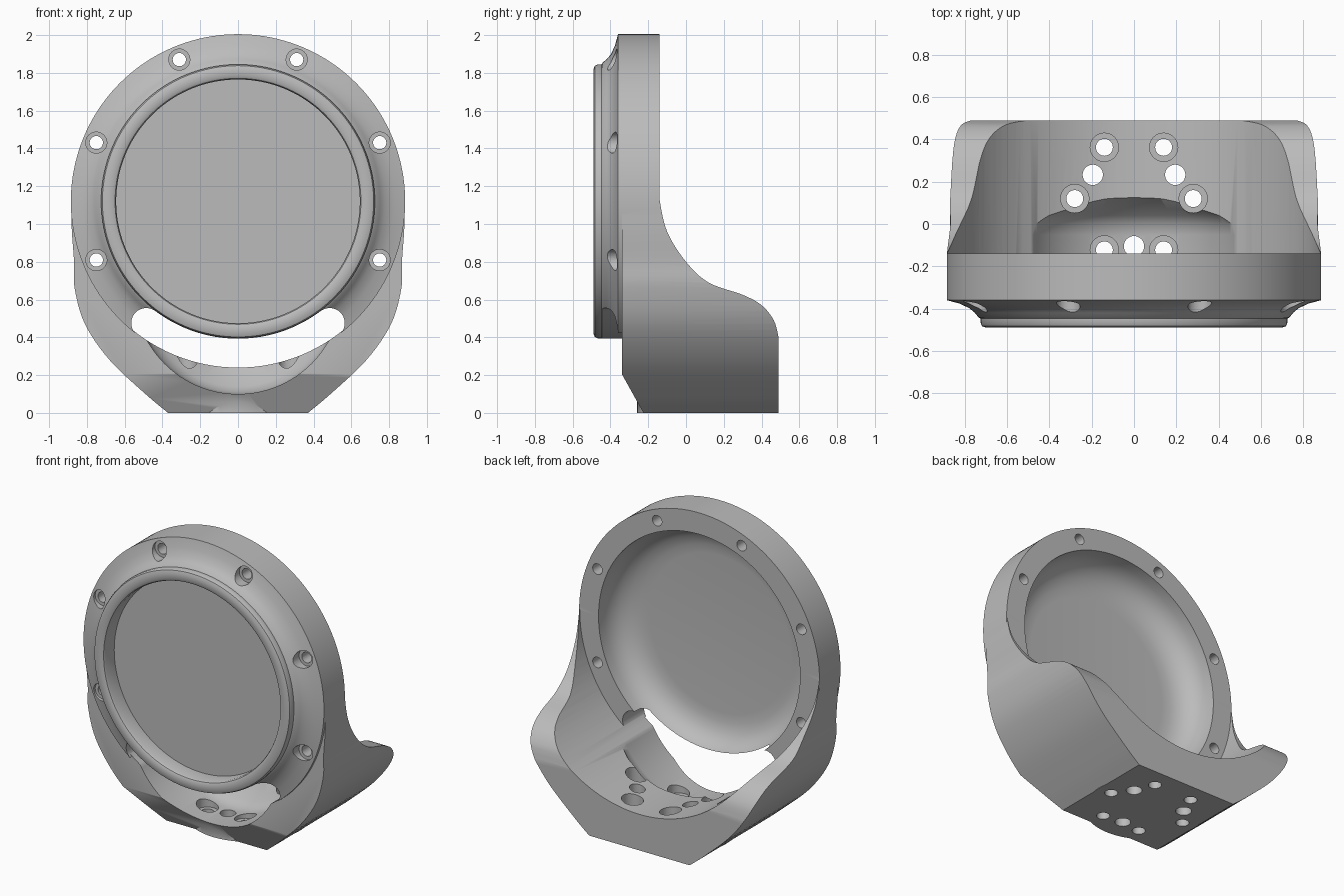
import bpy, bmesh
from math import sin, cos, pi, radians
from mathutils import Matrix, Vector

if "Cube" in bpy.data.objects:
    bpy.data.objects.remove(bpy.data.objects["Cube"])

AXIS_Z = 1.12      # height of the ring axis
RING_R = 0.885

grey = bpy.data.materials.new("satin_grey")
grey.use_nodes = True
grey.diffuse_color = (0.5, 0.5, 0.5, 1)
grey.node_tree.nodes["Principled BSDF"].inputs["Base Color"].default_value = (0.5, 0.5, 0.5, 1)


def make(name, bm):
    bmesh.ops.remove_doubles(bm, verts=bm.verts, dist=1e-5)
    bmesh.ops.recalc_face_normals(bm, faces=bm.faces)
    me = bpy.data.meshes.new(name)
    bm.to_mesh(me)
    bm.free()
    me.materials.append(grey)
    ob = bpy.data.objects.new(name, me)
    bpy.context.collection.objects.link(ob)
    return ob


def lathe(name, profile, z, steps=128):
    """Spin (radius, y) points about a y-parallel axis at height z."""
    bm = bmesh.new()
    vs = [bm.verts.new((r, y, z)) for r, y in profile]
    edges = [bm.edges.new(pair) for pair in zip(vs, vs[1:])]
    bmesh.ops.spin(bm, geom=vs + edges, cent=(0, 0, z), axis=(0, 1, 0),
                   angle=2 * pi, steps=steps, use_merge=True)
    return make(name, bm)


def prism(name, points, direction):
    """Extrude a closed outline along a direction."""
    bm = bmesh.new()
    face = bm.faces.new([bm.verts.new(p) for p in points])
    out = bmesh.ops.extrude_face_region(bm, geom=[face])
    moved = [v for v in out["geom"] if isinstance(v, bmesh.types.BMVert)]
    bmesh.ops.translate(bm, verts=moved, vec=direction)
    return make(name, bm)


def rod(name, centre, r, length, along="Z", steps=32):
    bm = bmesh.new()
    turn = Matrix.Rotation(pi / 2, 4, "X") if along == "Y" else Matrix()
    bmesh.ops.create_cone(bm, cap_ends=True, segments=steps, radius1=r, radius2=r,
                          depth=length, matrix=Matrix.Translation(centre) @ turn)
    return make(name, bm)


def combine(target, tools, operation="DIFFERENCE"):
    for tool in tools:
        mod = target.modifiers.new("bool", "BOOLEAN")
        mod.operation, mod.object, mod.solver = operation, tool, "EXACT"
        deps = bpy.context.evaluated_depsgraph_get()
        mesh = bpy.data.meshes.new_from_object(target.evaluated_get(deps))
        target.modifiers.clear()
        target.data = mesh
        bpy.data.objects.remove(tool)


def smooth_path(pts, n=6):
    """Catmull-Rom through the points."""
    p = [Vector(q) for q in [pts[0], *pts, pts[-1]]]
    out = []
    for a, b, c, d in zip(p, p[1:], p[2:], p[3:]):
        for i in range(n):
            t = i / n
            out.append(0.5 * (2 * b + (c - a) * t + (2 * a - 5 * b + 4 * c - d) * t * t
                              + (3 * b - a - 3 * c + d) * t ** 3))
    return out + [p[-1]]


# Cradle: outer section extruded front to back
side = smooth_path([(0.37, 0), (0.49, 0.1), (0.68, 0.28), (0.81, 0.47), (0.865, 0.66),
                    (0.868, 0.8), (0.88, 0.97), (0.884, 1.15)])
outline = [(x, -0.34, z) for x, z in side] + [(-x, -0.34, z) for x, z in reversed(side)]
cradle = prism("cradle", outline, (0, 0.83, 0))

# Swept upper rim of the cradle
rim = smooth_path([(-0.145, 1.2), (-0.14, 1.13), (-0.1, 0.96), (0, 0.80), (0.12, 0.69),
                   (0.3, 0.625), (0.4, 0.57), (0.465, 0.49), (0.49, 0.40)])
rim_cut = prism("rim_cut", [(-1.5, y, z) for y, z in rim]
                + [(-1.5, 0.8, 0.4), (-1.5, 0.8, 1.5), (-1.5, -0.145, 1.5)], (3, 0, 0))
# Sloping lower front
nose_cut = prism("nose_cut", [(-1.5, -0.345, 0.215), (-1.5, -0.22, -0.01), (-1.5, -0.22, -0.3),
                              (-1.5, -0.7, -0.3), (-1.5, -0.7, 0.215)], (3, 0, 0))
combine(cradle, [rim_cut, nose_cut])

# Round mounting pad underneath
combine(cradle, [rod("pad", (0, 0.115, 0.04), 0.374, 0.08, steps=96)], "UNION")

# Cylindrical bay and the scooped front lip
bay = lathe("bay", [(0, -1), (0.88, -1), (0.88, 1), (0, 1)], AXIS_Z)
scoop = lathe("scoop", [(0, -1), (0.55, -1), (0.55, -0.05), (0.54, 0.0), (0.51, 0.04),
                        (0.47, 0.07), (0.42, 0.12), (0.35, 0.15), (0, 0.15)], 0.65)
combine(cradle, [bay, scoop])

# Ring with raised bezel, recessed front face and dished back
ring = lathe("ring", [(0, -0.38), (0.645, -0.38), (0.645, -0.47), (0.651, -0.483), (0.665, -0.49),
                      (0.70, -0.49), (0.718, -0.483), (0.725, -0.467), (0.725, -0.447),
                      (0.735, -0.441), (0.752, -0.42), (0.778, -0.398), (0.825, -0.376),
                      (RING_R, -0.36), (RING_R, -0.14), (0.742, -0.14), (0.738, -0.20),
                      (0.722, -0.255), (0.69, -0.30), (0.64, -0.335), (0.58, -0.352),
                      (0.52, -0.357), (0, -0.357)], AXIS_Z, 160)

# Curved slot below the bezel with rounded ends
half = radians(37)
arc = [half * (i / 24 - 1) for i in range(49)]


def polar(r, a, y):
    return (r * sin(a), y, AXIS_Z - r * cos(a))


slot = prism("slot", [polar(0.95, a, -0.6) for a in arc]
             + [polar(0.727, a, -0.6) for a in reversed(arc)], (0, 1, 0))
ends = [rod("slot_end", polar(0.807, s * half, -0.1), 0.0795, 1, "Y", 40) for s in (-1, 1)]
combine(ring, [slot] + ends)
combine(cradle, [ring], "UNION")

# Six counterbored screw holes in the ring
for k in (1, 3, 5):
    for s in (-1, 1):
        x, _, z = polar(0.812, pi - s * k * pi / 8, 0)
        combine(cradle, [rod("screw_hole", (x, -0.25, z), 0.035, 0.6, "Y"),
                         rod("screw_seat", (x, -0.55, z), 0.056, 0.4, "Y")])

# Floor holes: six counterbored, three plain
for k in range(6):
    a = k * pi / 3
    x, y = 0.28 * cos(a), 0.12 + 0.28 * sin(a)
    combine(cradle, [rod("bolt_hole", (x, y, 0.1), 0.04, 0.5),
                     rod("bolt_seat", (x, y, 0.2), 0.067, 0.24)])
for k in range(3):
    a = radians(30 + 120 * k)
    combine(cradle, [rod("pin_hole", (0.225 * cos(a), 0.12 + 0.225 * sin(a), 0.1), 0.048, 0.5)])

cradle.name = "ring_mount"
bpy.context.view_layer.objects.active = cradle
cradle.select_set(True)
bpy.ops.object.shade_smooth_by_angle(angle=radians(32))
